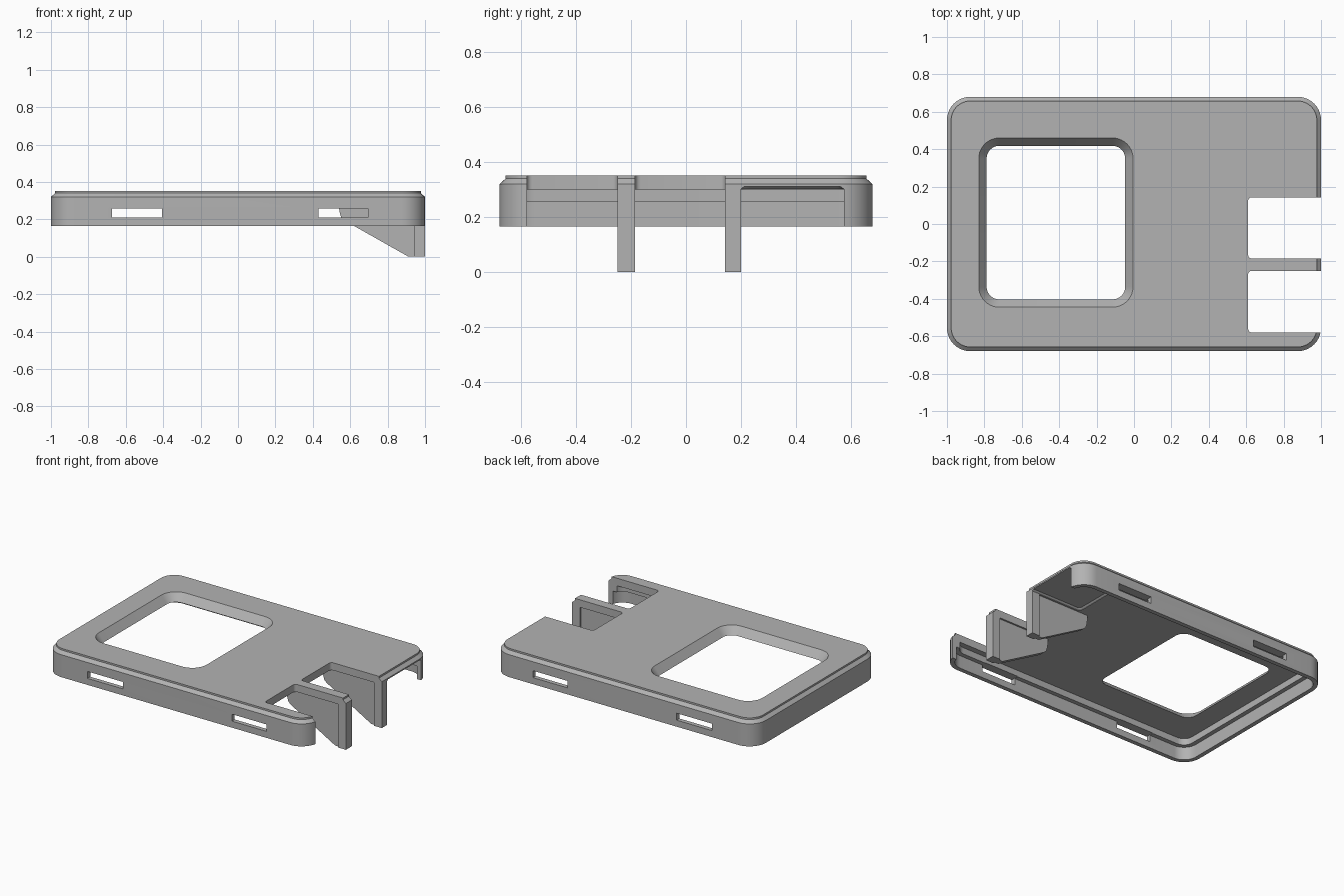
import bpy, math

if "Cube" in bpy.data.objects:
    bpy.data.objects.remove(bpy.data.objects["Cube"], do_unlink=True)

grey = bpy.data.materials.new("case grey")
grey.use_nodes = True
colour = (0.45, 0.45, 0.45, 1)
grey.diffuse_color = colour
grey.node_tree.nodes["Principled BSDF"].inputs["Base Color"].default_value = colour


def loft(name, rings):
    """Closed solid through matching rings of points."""
    n = len(rings[0])
    verts = [p for ring in rings for p in ring]
    faces = [tuple(range(n))[::-1], tuple(range(len(verts) - n, len(verts)))]
    for k in range(len(rings) - 1):
        for i in range(n):
            j = (i + 1) % n
            faces.append((k * n + i, k * n + j, (k + 1) * n + j, (k + 1) * n + i))
    mesh = bpy.data.meshes.new(name)
    mesh.from_pydata(verts, [], faces)
    mesh.materials.append(grey)
    obj = bpy.data.objects.new(name, mesh)
    bpy.context.collection.objects.link(obj)
    return obj


def rounded(x0, x1, y0, y1, r, z, inset=0, steps=10):
    """Ring of a rounded rectangle at height z."""
    x0, x1, y0, y1, r = x0 + inset, x1 - inset, y0 + inset, y1 - inset, r - inset
    ring = []
    corners = [(x1 - r, y1 - r), (x0 + r, y1 - r), (x0 + r, y0 + r), (x1 - r, y0 + r)]
    for q, (cx, cy) in enumerate(corners):
        for s in range(steps + 1):
            a = math.pi / 2 * (q + s / steps)
            ring.append((cx + r * math.cos(a), cy + r * math.sin(a), z))
    return ring


def box(name, x0, x1, y0, y1, z0, z1):
    return loft(name, [[(x0, y0, z), (x1, y0, z), (x1, y1, z), (x0, y1, z)] for z in (z0, z1)])


def cut(target, cutter):
    mod = target.modifiers.new("cut", "BOOLEAN")
    mod.operation = "DIFFERENCE"
    mod.solver = "EXACT"
    mod.object = cutter
    bpy.context.view_layer.objects.active = target
    bpy.ops.object.modifier_apply(modifier=mod.name)
    bpy.data.objects.remove(cutter, do_unlink=True)


def smooth(obj):
    bpy.ops.object.select_all(action="DESELECT")
    obj.select_set(True)
    bpy.context.view_layer.objects.active = obj
    bpy.ops.object.shade_smooth_by_angle(angle=math.radians(25))


# Lid shell with a chamfered shoulder
OUTER = (-1, 1, -0.68, 0.68, 0.125)
BASE, TOP, CEILING = 0.165, 0.352, 0.30
lid = loft("lid", [rounded(*OUTER, z, i) for z, i in
                   ((BASE, 0), (0.32, 0), (0.34, 0.022), (TOP, 0.022))])

# Hollow inside, stepped so the lower lip is thinner
cut(lid, loft("upper_cavity", [rounded(*OUTER, z, 0.06) for z in (0.1, CEILING)]))
cut(lid, loft("lower_cavity", [rounded(*OUTER, z, 0.03) for z in (0.1, 0.255)]))

# Large window with sloping rim
WINDOW = (-0.83, -0.005, -0.445, 0.46, 0.11)
cut(lid, loft("window", [rounded(*WINDOW, z, i) for z, i in
                         ((0.25, 0.042), (CEILING, 0.042), (TOP, 0), (0.4, 0))]))

# Two open port bays, and a low port opening under the roof
for y0, y1 in ((-0.58, -0.25), (-0.185, 0.143)):
    cut(lid, loft("bay", [rounded(0.61, 1.2, y0, y1, 0.02, z, steps=4) for z in (0, 0.5)]))
cut(lid, loft("low_port", [rounded(0.61, 1.2, 0.2, 0.575, 0.03, z, i, 4)
                           for z, i in ((0, 0), (0.302, 0), (0.311, 0.012))]))

# Clip slots through the long walls
for x0, x1 in ((-0.675, -0.405), (0.43, 0.695)):
    for side in (-1, 1):
        cut(lid, box("clip_slot", x0, x1, side * 0.65 - 0.08, side * 0.65 + 0.08, 0.21, 0.258))

# Finger arch in the front wall, narrowing inward
arch = []
for y, r in ((-0.70, 0.158), (-0.58, 0.138)):
    arch.append([(0.25 + r * math.cos(a), y, 0.055 + r * math.sin(a))
                 for a in (math.tau * i / 64 for i in range(64))])
cut(lid, loft("finger_arch", arch))
smooth(lid)

# Divider fins: recessed gusset panel with a full-width end post
PANEL = [(0.95, 0.001), (0.91, 0.001), (0.57, 0.193), (0.553, 0.208),
         (0.545, 0.23), (0.54, 0.26), (0.54, 0.31), (0.95, 0.31)]
for side, y0, y1 in (("right", -0.25, -0.185), ("left", 0.143, 0.2)):
    panel = loft(side + "_divider_panel",
                 [[(x, y, z) for x, z in PANEL] for y in (y1 - 0.012, y0 + 0.012)])
    smooth(panel)
    box(side + "_divider_post", 0.94, 1, y0, y1, 0, 0.318)
